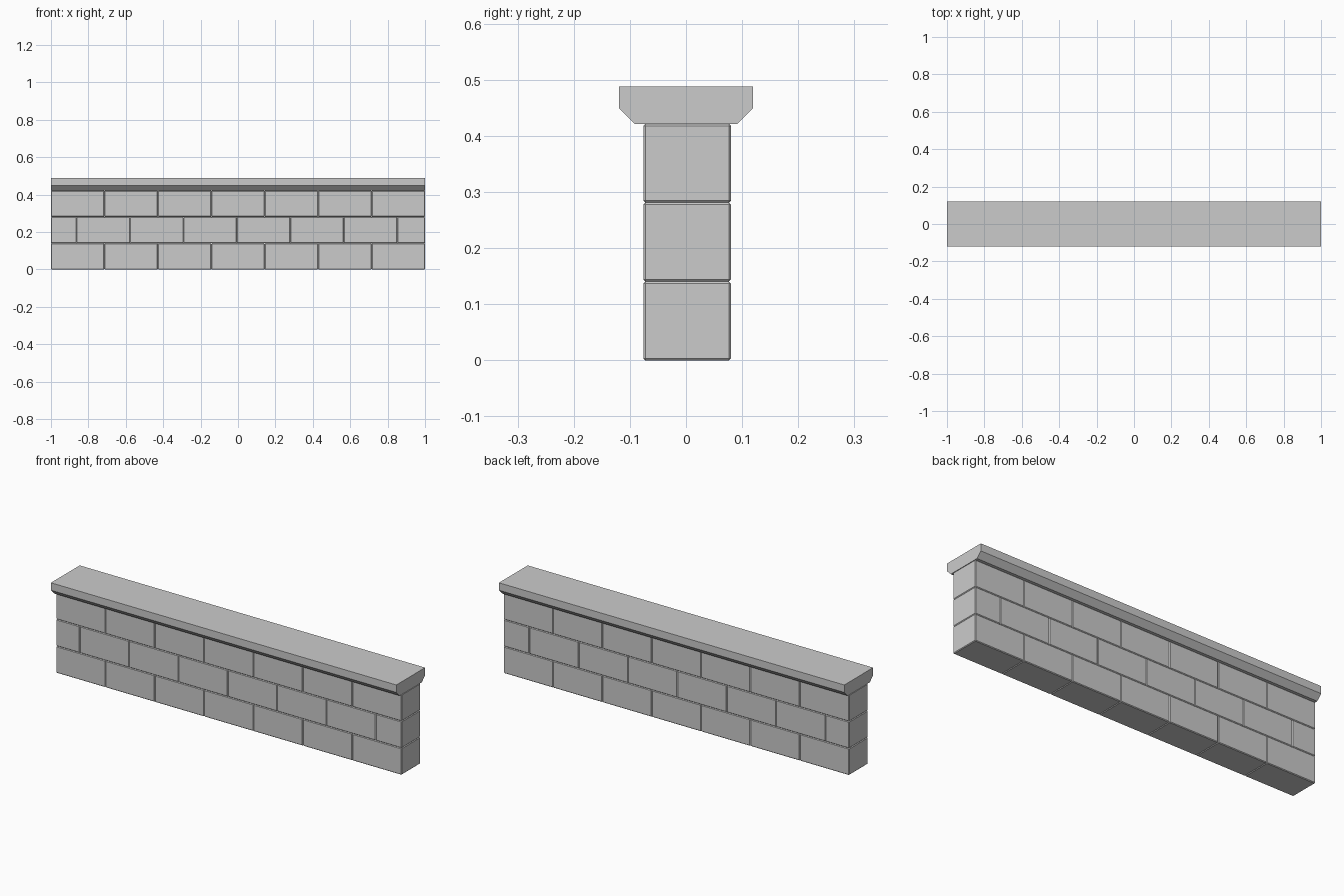
import bpy, bmesh

if "Cube" in bpy.data.objects:
    bpy.data.objects.remove(bpy.data.objects["Cube"])

BLOCK = 2 / 7            # block length
ROW = 0.1405             # course height
Y0, Y1 = -0.076, 0.080   # wall faces
BEVEL = 0.0035


def make_object(name, bm):
    bmesh.ops.recalc_face_normals(bm, faces=bm.faces)
    mesh = bpy.data.meshes.new(name)
    bm.to_mesh(mesh)
    bm.free()
    obj = bpy.data.objects.new(name, mesh)
    bpy.context.collection.objects.link(obj)
    return obj


def add_block(name, x0, x1, z0, z1):
    bm = bmesh.new()
    bmesh.ops.create_cube(bm, size=1)
    for v in bm.verts:
        v.co.x = x1 if v.co.x > 0 else x0
        v.co.y = Y1 if v.co.y > 0 else Y0
        v.co.z = z1 if v.co.z > 0 else z0
    bmesh.ops.bevel(bm, geom=bm.edges[:], offset=BEVEL, segments=1,
                    affect='EDGES', profile=0.5)
    return make_object(name, bm)


# Three courses of stone blocks, the middle one shifted by half a block
straight = [-1 + BLOCK * i for i in range(8)]
shifted = [-1] + [-0.863 + BLOCK * i for i in range(7)] + [1]
for r, joints in enumerate((straight, shifted, straight)):
    for i, (a, b) in enumerate(zip(joints, joints[1:])):
        add_block(f"block_row{r + 1}_{i + 1}", a, b, r * ROW, (r + 1) * ROW)

# Coping stone: chamfered profile extruded along the wall
half = [(0.092, 0.4215), (0.119, 0.449), (0.119, 0.488)]
profile = half + [(-y, z) for y, z in reversed(half)]
bm = bmesh.new()
face = bm.faces.new([bm.verts.new((-1, y, z)) for y, z in profile])
ext = bmesh.ops.extrude_face_region(bm, geom=[face], use_keep_orig=True)
for v in ext["geom"]:
    if isinstance(v, bmesh.types.BMVert):
        v.co.x = 1
make_object("coping", bm)
